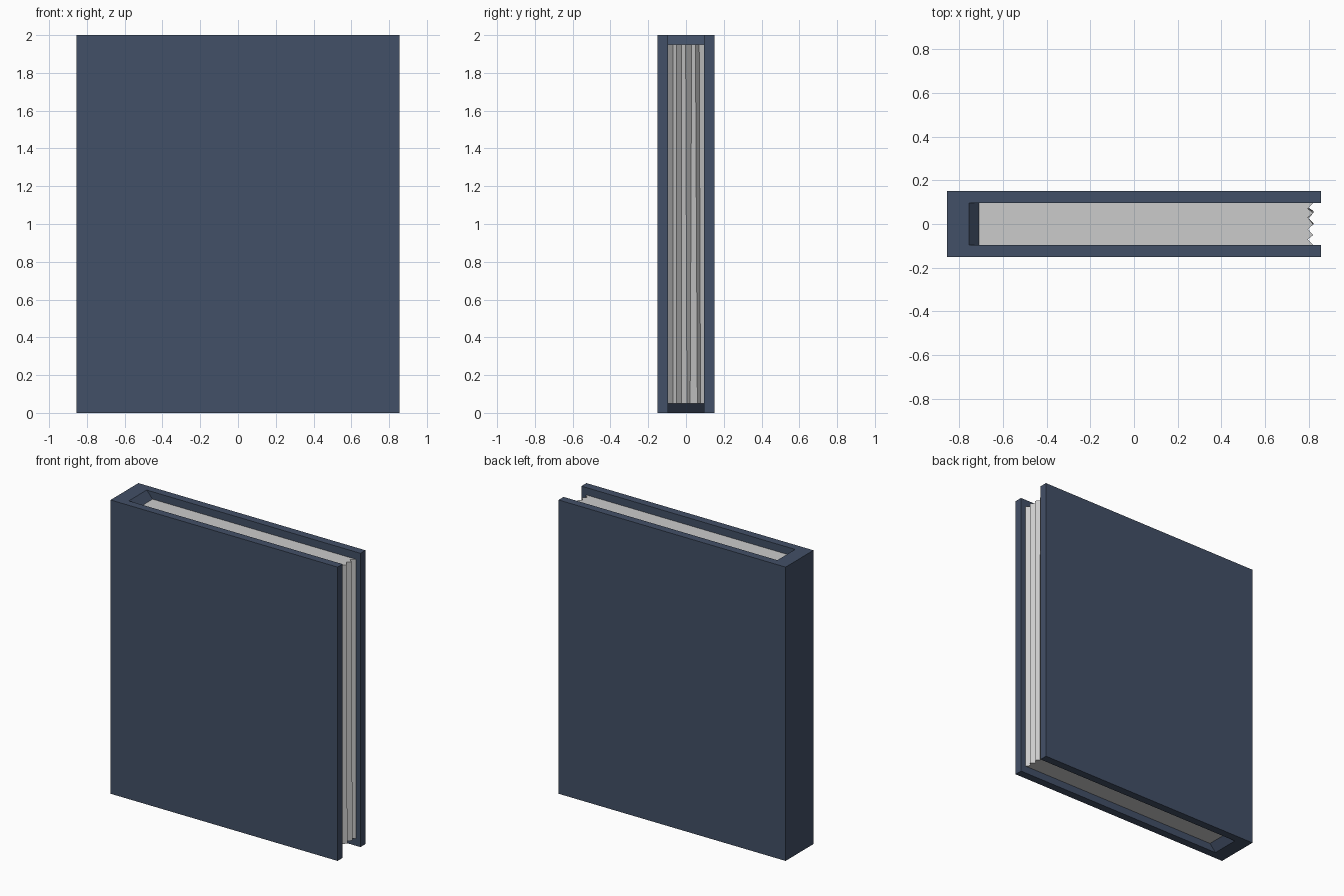
import bpy, bmesh

if "Cube" in bpy.data.objects:
    bpy.data.objects.remove(bpy.data.objects["Cube"])


def material(name, color):
    m = bpy.data.materials.new(name)
    m.diffuse_color = color
    m.use_nodes = True
    m.node_tree.nodes["Principled BSDF"].inputs["Base Color"].default_value = m.diffuse_color
    return m


def loft(name, bottom, top, mat=None):
    """Closed solid between two matching outlines of (x, y, z) points."""
    bm = bmesh.new()
    lo = [bm.verts.new(p) for p in bottom]
    hi = [bm.verts.new(p) for p in top]
    n = len(lo)
    for i in range(n):
        j = (i + 1) % n
        bm.faces.new((lo[i], lo[j], hi[j], hi[i]))
    bm.faces.new(lo[::-1])
    bm.faces.new(hi)
    bmesh.ops.recalc_face_normals(bm, faces=bm.faces[:])
    me = bpy.data.meshes.new(name)
    bm.to_mesh(me)
    bm.free()
    ob = bpy.data.objects.new(name, me)
    bpy.context.collection.objects.link(ob)
    if mat:
        me.materials.append(mat)
    return ob


X, Y, H = 0.855, 0.15, 2.0            # outer half sizes and height
IN_Y, SPINE_X, PAGE_X = 0.096, -0.755, -0.71
INSET = 0.05                          # pages sit below the cover edge
blue = material("cover_blue", (0.055, 0.08, 0.135, 1))

# Cover: U-shaped outline of two boards and a spine
outline = [(-X, -Y), (X, -Y), (X, -IN_Y), (SPINE_X, -IN_Y),
           (SPINE_X, IN_Y), (X, IN_Y), (X, Y), (-X, Y)]
loft("cover", [(x, y, 0) for x, y in outline],
     [(x, y, H) for x, y in outline], blue)

# Spine lining: tapers from the spine to the page block at both ends
lining = [(SPINE_X, 0), (PAGE_X, INSET), (PAGE_X, H - INSET), (SPINE_X, H)]
loft("spine_lining", [(x, -IN_Y, z) for x, z in lining],
     [(x, IN_Y, z) for x, z in lining], blue)


# Pages: block with a pleated fore-edge whose folds drift slightly with height
def page_outline(folds, z):
    edge = [(0.795 if i % 2 else 0.82, y, z) for i, y in enumerate(folds)]
    return [(PAGE_X, -IN_Y, z)] + edge + [(PAGE_X, IN_Y, z)]


low = [-IN_Y, -0.07, -0.05, -0.024, 0.005, 0.022, 0.06, 0.077, IN_Y]
high = [-IN_Y, -0.07, -0.05, -0.024, -0.002, 0.03, 0.05, 0.07, IN_Y]
loft("pages", page_outline(low, INSET), page_outline(high, H - INSET))
